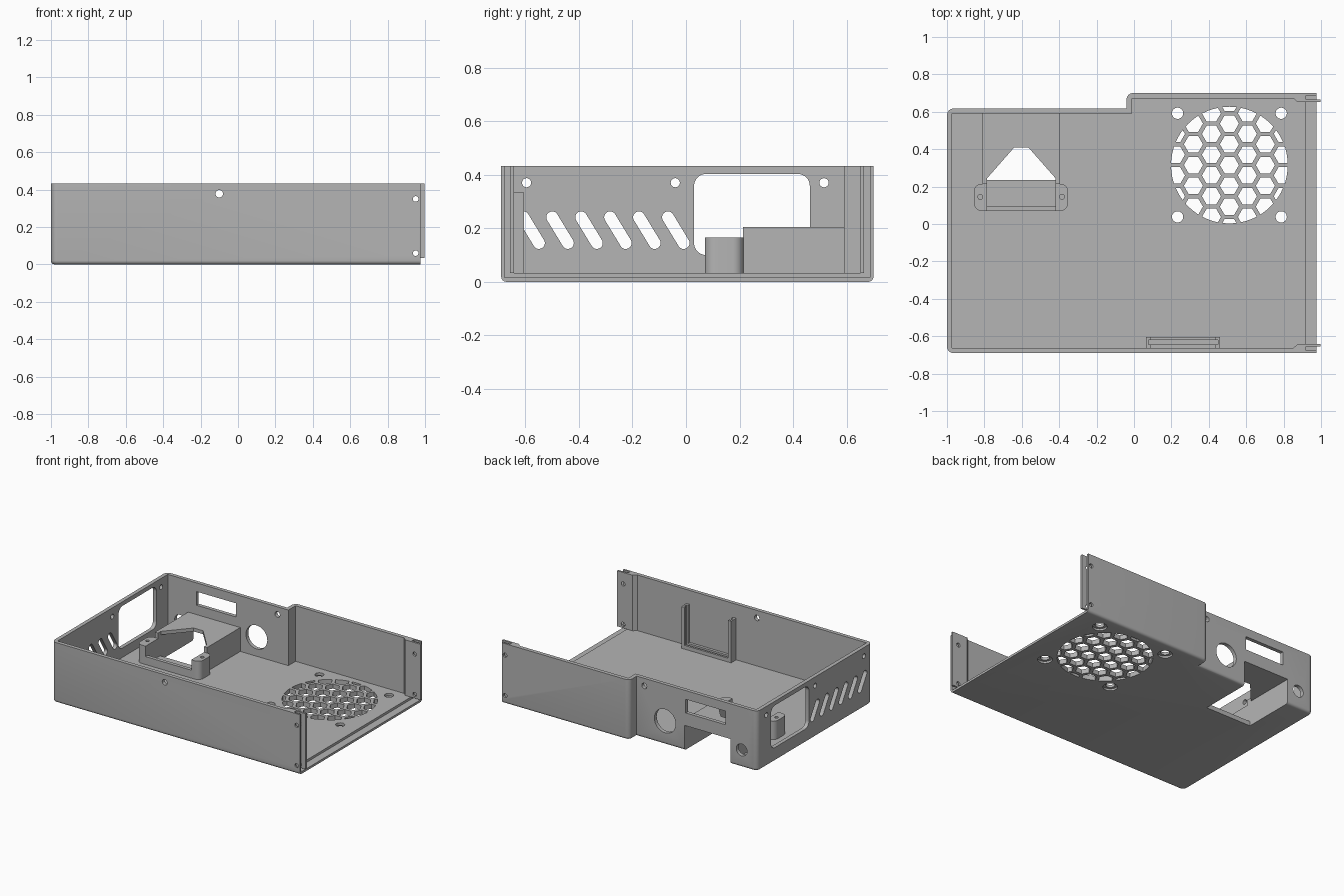
import bpy, bmesh, math
from mathutils import Vector

cube = bpy.data.objects.get("Cube")
if cube:
    bpy.data.objects.remove(cube, do_unlink=True)

grey = bpy.data.materials.new("plain_grey")
grey.use_nodes = True
COLOUR = (0.46, 0.46, 0.46, 1)
grey.diffuse_color = COLOUR
grey.node_tree.nodes["Principled BSDF"].inputs["Base Color"].default_value = COLOUR


# ---- helpers ----
def rect(x0, x1, y0, y1):
    return [(x0, y0), (x1, y0), (x1, y1), (x0, y1)]


def circle(x, y, r, n=32, turn=0):
    return [(x + r * math.cos(turn + math.tau * i / n),
             y + r * math.sin(turn + math.tau * i / n)) for i in range(n)]


def rounded(pts, radii, steps=8):
    """Replace each polygon corner with an arc."""
    if not isinstance(radii, list):
        radii = [radii] * len(pts)
    out = []
    for i, r in enumerate(radii):
        p = Vector(pts[i])
        if r == 0:
            out.append(tuple(p))
            continue
        u = (Vector(pts[i - 1]) - p).normalized()
        v = (Vector(pts[(i + 1) % len(pts)]) - p).normalized()
        half = u.angle(v) / 2
        mid = p + (u + v).normalized() * r / math.sin(half)
        a = p + u * r / math.tan(half) - mid
        b = p + v * r / math.tan(half) - mid
        sweep = a.angle(b)
        for k in range(steps + 1):
            t = k / steps
            arc = (a * math.sin((1 - t) * sweep) + b * math.sin(t * sweep)) / math.sin(sweep)
            out.append(tuple(mid + arc))
    return out


PLACE = {"x": lambda a, b, c: (c, a, b),
         "y": lambda a, b, c: (a, c, b),
         "z": lambda a, b, c: (a, b, c)}


def prism(name, outlines, lo, hi, axis="z", bevel=None):
    """Extrude one or more outlines along an axis."""
    bm = bmesh.new()
    for pts in outlines:
        rings = [[bm.verts.new(PLACE[axis](a, b, c)) for a, b in pts] for c in (lo, hi)]
        bm.faces.new(rings[0])
        bm.faces.new(rings[1])
        for i in range(len(pts)):
            bm.faces.new((rings[0][i - 1], rings[0][i], rings[1][i], rings[1][i - 1]))
    bmesh.ops.recalc_face_normals(bm, faces=bm.faces[:])
    if bevel:
        rule, size = bevel
        bmesh.ops.bevel(bm, geom=[e for e in bm.edges if rule(e)], offset=size,
                        segments=4, profile=0.5, affect='EDGES')
    mesh = bpy.data.meshes.new(name)
    bm.to_mesh(mesh)
    bm.free()
    mesh.materials.append(grey)
    obj = bpy.data.objects.new(name, mesh)
    bpy.context.collection.objects.link(obj)
    return obj


def cut(target, outlines, lo, hi, axis="z", taper=None):
    """Cut extruded outlines out of a part."""
    cutter = prism("cutter", outlines, lo, hi, axis)
    cutter.hide_render = True
    mod = target.modifiers.new("cut", 'BOOLEAN')
    mod.operation, mod.solver, mod.object = 'DIFFERENCE', 'EXACT', cutter
    bpy.context.view_layer.update()
    graph = bpy.context.evaluated_depsgraph_get()
    mesh = bpy.data.meshes.new_from_object(target.evaluated_get(graph))
    target.modifiers.clear()
    target.data = mesh
    bpy.data.objects.remove(cutter, do_unlink=True)


# ---- open tray with a stepped rear wall ----
outline = rounded([(-1, -0.69), (0.975, -0.69), (0.975, 0.7), (-0.04, 0.7),
                   (-0.04, 0.617), (-1, 0.617)], [0.035, 0, 0, 0.035, 0, 0.035])
tray = prism("tray", [outline], 0, 0.433, bevel=(
    lambda e: all(v.co.z < 0.001 for v in e.verts)
    and not all(v.co.x > 0.97 for v in e.verts), 0.02))
cut(tray, [[(-0.972, -0.663), (1.2, -0.663), (1.2, 0.672), (-0.012, 0.672),
            (-0.012, 0.59), (-0.972, 0.59)]], 0.033, 1)
# rebate for the missing end panel
cut(tray, [rect(0.92, 1.2, -0.677, 0.686)], 0.016, 1)

# ---- left wall openings ----
slots = []
for i in range(6):
    y = -0.578 + 0.108 * i
    d = Vector((0.52, -0.855))
    n = Vector((d.y, -d.x)) * 0.022
    c = Vector((y, 0.193))
    slots.append(rounded([c - d * 0.078 - n, c + d * 0.078 - n,
                          c + d * 0.078 + n, c - d * 0.078 + n], 0.0215))
holes = [circle(y, 0.37, 0.017) for y in (-0.595, -0.04, 0.515)]
window = rounded(rect(0.03, 0.462, 0.1, 0.403), 0.045)
cut(tray, slots + holes + [window], -1.1, -0.9, "x")

# ---- rear wall openings ----
cut(tray, [circle(-0.265, 0.17, 0.085), circle(-0.875, 0.125, 0.043),
           rect(-0.745, -0.43, 0.272, 0.37)], 0.5, 0.8, "y")

# ---- screw holes through front and rear walls ----
end_holes = [circle(0.95, z, 0.015, 20) for z in (0.06, 0.35)]
cut(tray, end_holes + [circle(-0.1, 0.378, 0.02, 20)], -1, 1, "y")

# ---- socket recess through floor and rear wall ----
cut(tray, [rect(-0.785, -0.42, 0.235, 0.9)], -0.1, 0.18)

# ---- fan opening, screw holes and countersinks ----
FX, FY, FR = 0.51, 0.315, 0.312
corners = [(FX + sx * 0.277, FY + sy * 0.277) for sx in (-1, 1) for sy in (-1, 1)]
cut(tray, [circle(FX, FY, FR, 64)] + [circle(x, y, 0.03) for x, y in corners], -0.1, 0.1)
cut(tray, [circle(x, y, 0.048) for x, y in corners], -0.1, 0.014)

grille = prism("fan_grille", [circle(FX, FY, FR, 64)], 0, 0.033)
PITCH = 0.111
cells = []
for col in range(-4, 5):
    for row in range(-4, 5):
        dx = col * PITCH * math.sqrt(3) / 2
        dy = (row + 0.5 * (col % 2)) * PITCH
        if math.hypot(dx, dy) < FR + 0.04:
            cells.append(circle(FX + dx, FY + dy, 0.051, 6))
cut(grille, cells, -0.1, 0.1)

# ---- socket housing ----
housing = prism("socket_housing", [rect(-0.81, -0.395, 0.213, 0.595)], 0.03, 0.205)
cut(housing, [rect(-0.785, -0.42, 0.1, 0.8)], -0.1, 0.18)
cut(housing, [[(-0.785, 0.1), (-0.42, 0.1), (-0.42, 0.245), (-0.565, 0.41),
               (-0.64, 0.41), (-0.785, 0.245)]], 0.1, 0.3)

# ---- socket bracket with two screw ears ----
bracket = prism("socket_bracket", [rounded(rect(-0.855, -0.353, 0.07, 0.215), 0.04)], 0.03, 0.165)
cut(bracket, [rect(-0.785, -0.42, 0.095, 0.4)], 0.033, 0.3)
cut(bracket, [rect(-0.785, -0.42, 0, 0.2)], 0.09, 0.3)
cut(bracket, [circle(x, 0.145, 0.013, 20) for x in (-0.822, -0.385)], 0.06, 0.3)

# ---- grooved board holder on the front wall ----
holder = prism("board_holder", [[(0.065, 0.03), (0.46, 0.03), (0.46, 0.333), (0.435, 0.333),
                                 (0.435, 0.06), (0.09, 0.06), (0.09, 0.333), (0.065, 0.333)]],
               -0.665, -0.605, "y")
cut(holder, [rect(0.077, 0.448, -0.643, -0.62)], 0.045, 0.5)

# ---- end tabs that hold the end panel ----
for name, wall, side in (("rear_tab", 0.673, 1), ("front_tab", -0.664, -1)):
    profile = [(0.85, 0), (0.875, -0.022), (0.998, -0.022), (0.998, -0.008),
               (0.92, -0.008), (0.92, 0.003), (0.85, 0.003)]
    tab = prism(name, [[(x, wall + side * d) for x, d in profile]], 0.033, 0.433)
    cut(tab, end_holes, -1, 1, "y")

# ---- shading ----
for obj in (o for o in bpy.context.scene.objects if o.type == 'MESH'):
    bpy.ops.object.select_all(action='DESELECT')
    obj.select_set(True)
    bpy.context.view_layer.objects.active = obj
    bpy.ops.object.shade_smooth_by_angle(angle=math.radians(30))
